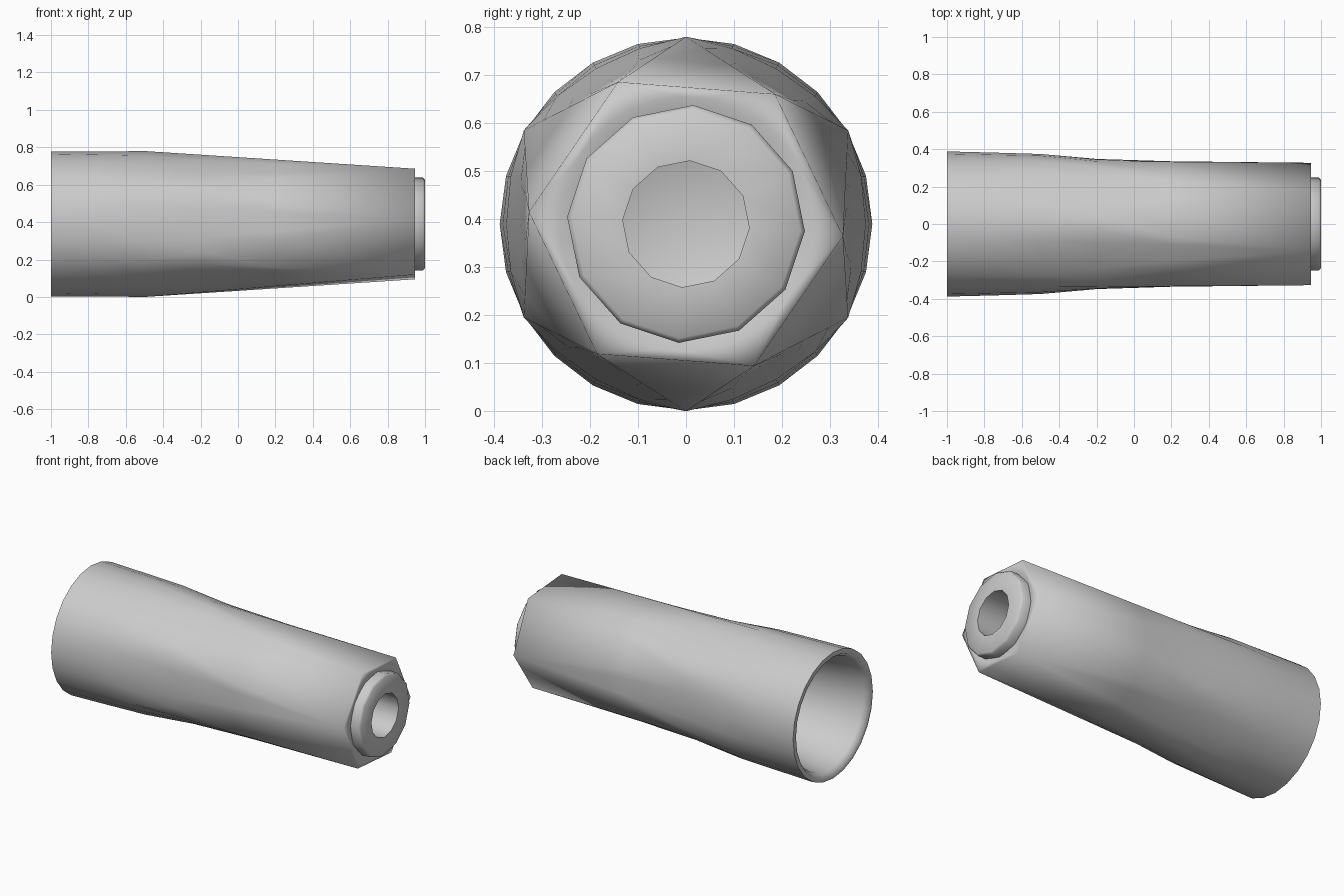
import bpy, bmesh
from math import cos, sin, radians
from mathutils import Vector

cube = bpy.data.objects.get("Cube")
if cube:
    bpy.data.objects.remove(cube, do_unlink=True)

AXIS_Z = 0.39

grey = bpy.data.materials.new("plain_grey")
grey.use_nodes = True
grey.diffuse_color = (0.6, 0.6, 0.6, 1)
grey.node_tree.nodes["Principled BSDF"].inputs["Base Color"].default_value = (0.6, 0.6, 0.6, 1)


def polar(x, r, degrees):
    a = radians(degrees)
    return Vector((x, r * cos(a), AXIS_Z + r * sin(a)))


def loft(name, rings, smooth_angle):
    """Skin a series of equal-length closed rings and merge coincident points."""
    bm = bmesh.new()
    rows = [[bm.verts.new(p) for p in ring] for ring in rings]
    n = len(rows[0])
    for a, b in zip(rows, rows[1:]):
        for j in range(n):
            k = (j + 1) % n
            bm.faces.new((a[j], a[k], b[k], b[j]))
    bmesh.ops.remove_doubles(bm, verts=bm.verts[:], dist=0.0005)
    mesh = bpy.data.meshes.new(name)
    bm.to_mesh(mesh)
    bm.free()
    mesh.materials.append(grey)
    obj = bpy.data.objects.new(name, mesh)
    bpy.context.collection.objects.link(obj)
    bpy.ops.object.select_all(action='DESELECT')
    obj.select_set(True)
    bpy.context.view_layer.objects.active = obj
    bpy.ops.object.shade_smooth_by_angle(angle=radians(smooth_angle))


def lathe(name, profile, sides, start, smooth_angle):
    step = 360 / sides
    loft(name, [[polar(x, r, start + step * j) for j in range(sides)]
                for x, r in profile], smooth_angle)


def body_ring(x, radius, bulge):
    """Round arcs on six sides, each arc shrinking to one twisted hexagon corner."""
    t = max(0, (x + 0.5) / 1.445)
    points = []
    for side in range(6):
        first = 30 + 60 * side
        corner = polar(x, 0.328, first + 25.6)
        a, b = polar(x, radius, first), polar(x, radius, first + 60)
        for j in range(5):
            chord = a.lerp(b, j / 4)
            arc = polar(x, radius, first + 15 * j)
            points.append(chord.lerp(arc, bulge).lerp(corner, t))
    return points


def shoulder_ring(x, radius):
    """Circle whose points line up with the arcs of the hexagonal end."""
    return [polar(x, radius, 31.6 + 60 * side + 12 * j)
            for side in range(6) for j in range(5)]


# Outer body: round at the open end, twisting into a hexagon, closed by a shoulder
stations = [(-1, 0.388, 1), (-0.75, 0.387, 0.9), (-0.5, 0.39, 0.7),
            (-0.2, 0.39, 0.3), (0.2, 0.39, 0.1), (0.945, 0.39, 0)]
loft("body", [body_ring(*s) for s in stations]
     + [shoulder_ring(0.945, 0.265), shoulder_ring(0.935, 0.235)], 180)

# Rim and tapering interior at the open end
lathe("cavity", [(0.6, 0), (0.6, 0.132), (-0.3, 0.24), (-0.8, 0.315),
                 (-0.97, 0.34), (-1, 0.36), (-1, 0.388)], 24, 30, 80)

# Short neck with a deep bore in its end
lathe("neck", [(0.93, 0.248), (0.99, 0.248), (1, 0.238), (1, 0.132),
               (0.72, 0.135), (0.68, 0)], 12, -3.5, 60)
